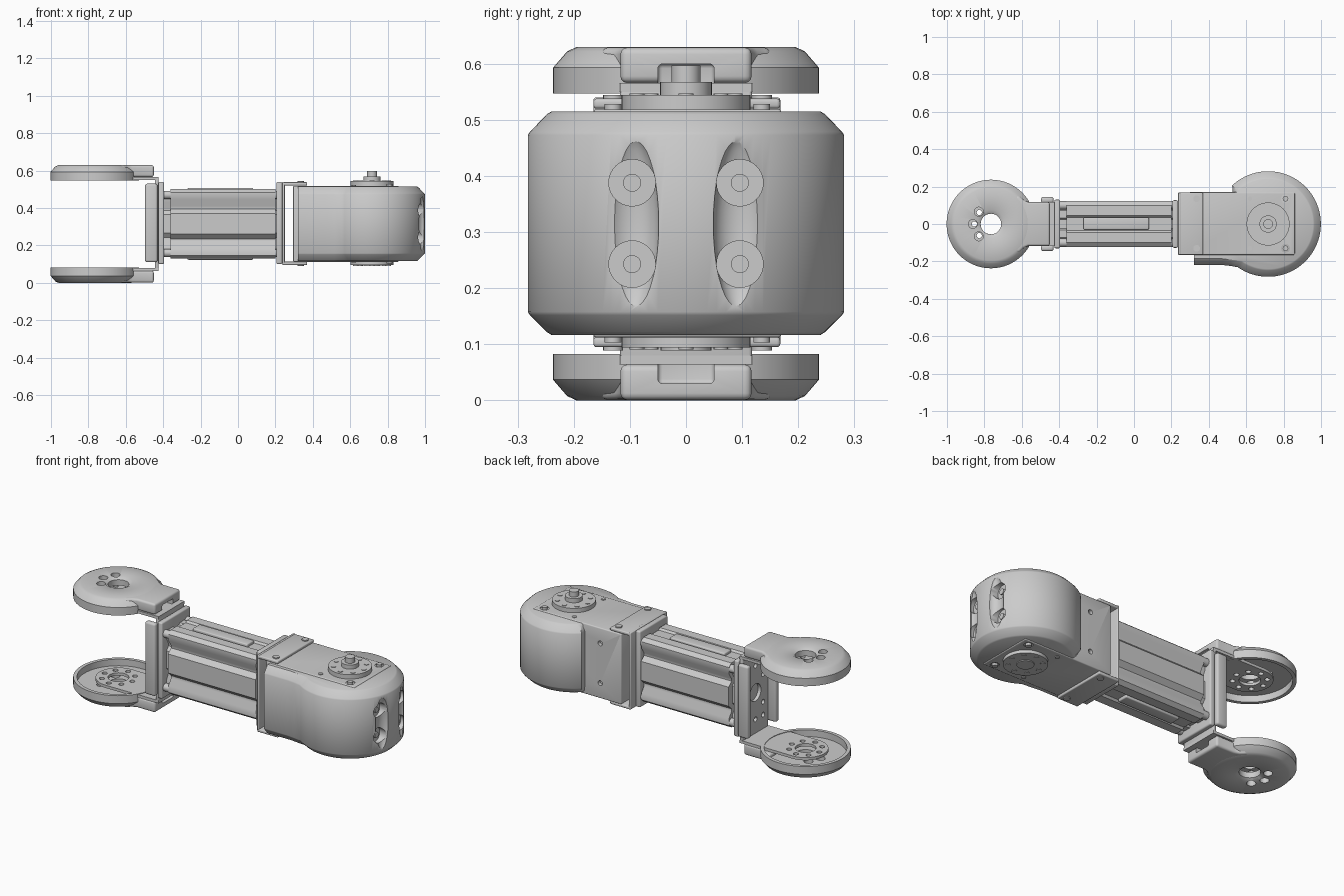
import bpy, bmesh, math
from mathutils import Matrix, Vector

if "Cube" in bpy.data.objects:
    bpy.data.objects.remove(bpy.data.objects["Cube"])

MID = 0.315  # mirror plane height of the fork


def finish(name, bm, bevel=0.0, angle=35):
    bmesh.ops.recalc_face_normals(bm, faces=bm.faces)
    me = bpy.data.meshes.new(name)
    bm.to_mesh(me)
    bm.free()
    ob = bpy.data.objects.new(name, me)
    bpy.context.collection.objects.link(ob)
    bpy.ops.object.select_all(action='DESELECT')
    bpy.context.view_layer.objects.active = ob
    ob.select_set(True)
    if bevel:
        m = ob.modifiers.new("bevel", 'BEVEL')
        m.width, m.segments, m.limit_method = bevel, 3, 'ANGLE'
        bpy.ops.object.modifier_apply(modifier=m.name)
    bpy.ops.object.shade_smooth_by_angle(angle=math.radians(angle))
    return ob


def box(name, x, y, z, bevel=0.0):
    bm = bmesh.new()
    bmesh.ops.create_cube(bm, size=1)
    for v in bm.verts:
        v.co = [(a[0] + a[1]) / 2 + c * (a[1] - a[0]) for a, c in zip((x, y, z), v.co)]
    return finish(name, bm, bevel)


def cyl(name, c, r, depth, axis='Z', r2=None, seg=32):
    bm = bmesh.new()
    rot = {'Z': Matrix(), 'X': Matrix.Rotation(math.pi / 2, 4, 'Y'),
           'Y': Matrix.Rotation(-math.pi / 2, 4, 'X')}[axis]
    bmesh.ops.create_cone(bm, cap_ends=True, segments=seg, radius1=r,
                          radius2=r if r2 is None else r2, depth=depth,
                          matrix=Matrix.Translation(c) @ rot)
    return finish(name, bm)


def loft(name, rings, bevel=0.0):
    """Skin a stack of equal-length closed rings of 3D points and cap it."""
    bm = bmesh.new()
    vs = [[bm.verts.new(p) for p in r] for r in rings]
    n = len(vs[0])
    for a, b in zip(vs, vs[1:]):
        for i in range(n):
            bm.faces.new((a[i], a[(i + 1) % n], b[(i + 1) % n], b[i]))
    bm.faces.new(vs[0])
    bm.faces.new(vs[-1])
    return finish(name, bm, bevel)


def lathe(name, prof, c, seg=64):
    bm = bmesh.new()
    rings = [[bm.verts.new((c[0] + r * math.cos(a), c[1] + r * math.sin(a), z)) for r, z in prof]
             for a in (2 * math.pi * i / seg for i in range(seg))]
    n = len(prof)
    for i in range(seg):
        a, b = rings[i], rings[(i + 1) % seg]
        for j in range(n):
            bm.faces.new((a[j], a[(j + 1) % n], b[(j + 1) % n], b[j]))
    return finish(name, bm)


def cut(ob, cutters):
    bpy.context.view_layer.objects.active = ob
    for c in cutters:
        m = ob.modifiers.new("cut", 'BOOLEAN')
        m.operation, m.solver, m.object = 'DIFFERENCE', 'EXACT', c
        bpy.ops.object.modifier_apply(modifier=m.name)
        bpy.data.objects.remove(c)
    bpy.ops.object.select_all(action='DESELECT')
    ob.select_set(True)
    bpy.ops.object.shade_smooth_by_angle(angle=math.radians(35))


# fork: covered discs, necks and bracket arms, top and bottom
FX = -0.765
for side, s in (("upper", 1), ("lower", -1)):
    def h(t):
        return MID + s * (MID - t)

    def span(a, b):
        return tuple(sorted((h(a), h(b))))

    disc = lathe(side + "_fork_cover", [(r, h(t)) for r, t in (
        (0.055, 0.012), (0.075, 0), (0.195, 0), (0.212, 0.008), (0.237, 0.037), (0.237, 0.083),
        (0.217, 0.083), (0.217, 0.045), (0.055, 0.045))], (FX, 0))
    holes = [(-0.83, 0.066), (-0.862, 0), (-0.83, -0.066)]
    cut(disc, [cyl("cutter", (x, y, h(0.02)), 0.024, 0.1) for x, y in holes])
    # neck flaring out of the disc
    half = [(-0.45, 0.117), (-0.565, 0.117), (-0.59, 0.128), (-0.612, 0.152), (-0.64, 0.15)]
    outline = half + [(x, -y) for x, y in reversed(half)]
    neck = loft(side + "_fork_neck", [[(x, y, h(t)) for x, y in outline] for t in (0.001, 0.064)], 0.012)
    cut(neck, [box("cutter", (-0.52, -0.4), (-0.05, 0.05), span(0.03, 0.08), 0.008)])
    # metal arm with a round end
    arc = [(FX + 0.12 * math.cos(a), 0.12 * math.sin(a))
           for a in (math.radians(90 + 10 * i) for i in range(19))]
    outline = [(-0.425, 0.118)] + arc + [(-0.425, -0.118)]
    arm = loft(side + "_fork_arm", [[(x, y, h(t)) for x, y in outline] for t in (0.064, 0.08)])
    ring = [(FX + 0.088 * math.cos(i * math.pi / 4), 0.088 * math.sin(i * math.pi / 4)) for i in range(8)]
    cut(arm, [cyl("cutter", (FX, 0, h(0.07)), 0.055, 0.06)]
        + [cyl("cutter", (x, y, h(0.07)), 0.014, 0.06, seg=16) for x, y in ring])

# fork web with holes and its side flanges
web = box("fork_web", (-0.445, -0.425), (-0.118, 0.118), (0.068, 0.562), 0.006)
cut(web, [cyl("cutter", (-0.435, 0, MID), 0.05, 0.1, 'X')]
    + [cyl("cutter", (-0.435, y, z), 0.014, 0.1, 'X', seg=16)
       for y in (-0.07, 0, 0.07) for z in (0.16, 0.235, 0.395, 0.47) if y or z in (0.16, 0.47)])
for n, s in (("front", -1), ("back", 1)):
    box(n + "_web_flange", (-0.497, -0.43), tuple(sorted((s * 0.112, s * 0.145))), (0.11, 0.53), 0.012)
box("tube_left_plate", (-0.426, -0.395), (-0.13, 0.13), (0.1, 0.54), 0.008)
box("tube_right_plate", (0.205, 0.236), (-0.127, 0.127), (0.1, 0.54), 0.008)

# grooved tube, quarter section mirrored both ways
q = [(0.035, 0.175), (0.045, 0.186), (0.1, 0.186), (0.122, 0.168), (0.122, 0.13),
     (0.098, 0.095), (0.098, 0.08), (0.124, 0.055)]
q = [(0.0, 0.175)] + q
right = q + [(y, -z) for y, z in reversed(q)]
sec = right + [(-y, z) for y, z in reversed(right) if y > 0]
loft("tube", [[(x, y, MID + z) for y, z in sec] for x in (-0.36, 0.2)])
loft("tube_core", [[(x, y * 0.72, MID + z * 0.9) for y, z in sec] for x in (-0.4, 0.21)])
for sz in (-1, 1):
    box("tube_rail", (-0.27, 0.08), (-0.03, 0.035), tuple(sorted((MID + sz * 0.15, MID + sz * 0.192))), 0.006)
    for sy in (-1, 1):
        for x in (-0.375, 0.185):
            cyl("tube_screw", (x, sy * 0.1, MID + sz * 0.155), 0.022, 0.05, 'X', seg=20)

# channel bracket joining the tube to the motor
box("bracket_web", (0.236, 0.25), (-0.165, 0.168), (0.1, 0.54), 0.005)
for n, z in (("top", (0.52, 0.538)), ("bottom", (0.095, 0.113))):
    box(n + "_bracket_flange", (0.237, 0.37), (-0.165, 0.168), z, 0.006)

# motor body with side screw holes
body = box("motor_body", (0.295, 0.86), (-0.165, 0.17), (0.112, 0.519), 0.006)
cut(body, [cyl("cutter", (0.43, 0.17, z), 0.014, 0.04, 'Y', seg=16) for z in (0.2, 0.43)]
    + [cyl("cutter", (x, y, z), 0.024, 0.024) for x in (0.81,) for y in (-0.13, 0.135) for z in (0.112, 0.519)])
for z in (0.113, 0.518):
    for y in (-0.13, 0.135):
        cyl("motor_bolt", (0.81, y, z), 0.015, 0.02, seg=16)
        cyl("motor_bolt", (0.62, y, z), 0.012, 0.01, seg=16)
for z in (0.094, 0.539):
    for y in (-0.13, 0.135):
        cyl("bracket_bolt", (0.335, y, z), 0.018, 0.01, seg=16)

# rounded motor cover with a long front wing
CX = 0.717


def cover_ring(z, d):
    r = 0.282 - d
    pts = [(CX + r * math.cos(a), r * math.sin(a))
           for a in (math.radians(133 - 258 * i / 72) for i in range(73))]
    pts += [(0.515, -0.224 + d * 0.8), (0.47, -0.219 + d * 0.8), (0.32, -0.219 + d * 0.8),
            (0.32, -0.15), (0.53, -0.15), (0.53, 0.15)]
    return [(x, y, z) for x, y in pts]


cover = loft("motor_cover", [cover_ring(z, d) for z, d in (
    (0.117, 0.042), (0.122, 0.034), (0.152, 0.004), (0.158, 0), (0.473, 0), (0.479, 0.004),
    (0.51, 0.034), (0.515, 0.042))])
cutters = []
for y in (-0.096, 0.096):
    bm = bmesh.new()
    bmesh.ops.create_uvsphere(bm, u_segments=32, v_segments=20, radius=1, matrix=Matrix.Translation(
        (1.0, y, MID)) @ Matrix.Diagonal((0.042, 0.048, 0.16, 1)))
    cutters.append(finish("cutter", bm))
    cutters += [cyl("cutter", (0.995, y, z), 0.0415, 0.1, 'X') for z in (0.243, 0.388)]
cut(cover, cutters)
for y in (-0.096, 0.096):
    for z in (0.243, 0.388):
        cyl("cover_screw", (0.948, y, z), 0.016, 0.016, 'X', seg=20)

# output discs, bolts and shaft
cyl("top_horn", (CX, 0, 0.53), 0.115, 0.028, seg=48)
cyl("bottom_horn", (CX, 0, 0.104), 0.115, 0.02, seg=48)
for i in range(8):
    a = i * math.pi / 4
    for z in (0.544, 0.094):
        cyl("horn_bolt", (CX + 0.088 * math.cos(a), 0.088 * math.sin(a), z), 0.013, 0.006, seg=16)
cyl("shaft_collar", (CX, 0, 0.555), 0.046, 0.026)
cyl("shaft", (CX, 0, 0.58), 0.026, 0.034)
cyl("bottom_hub", (CX, 0, 0.093), 0.045, 0.008)
